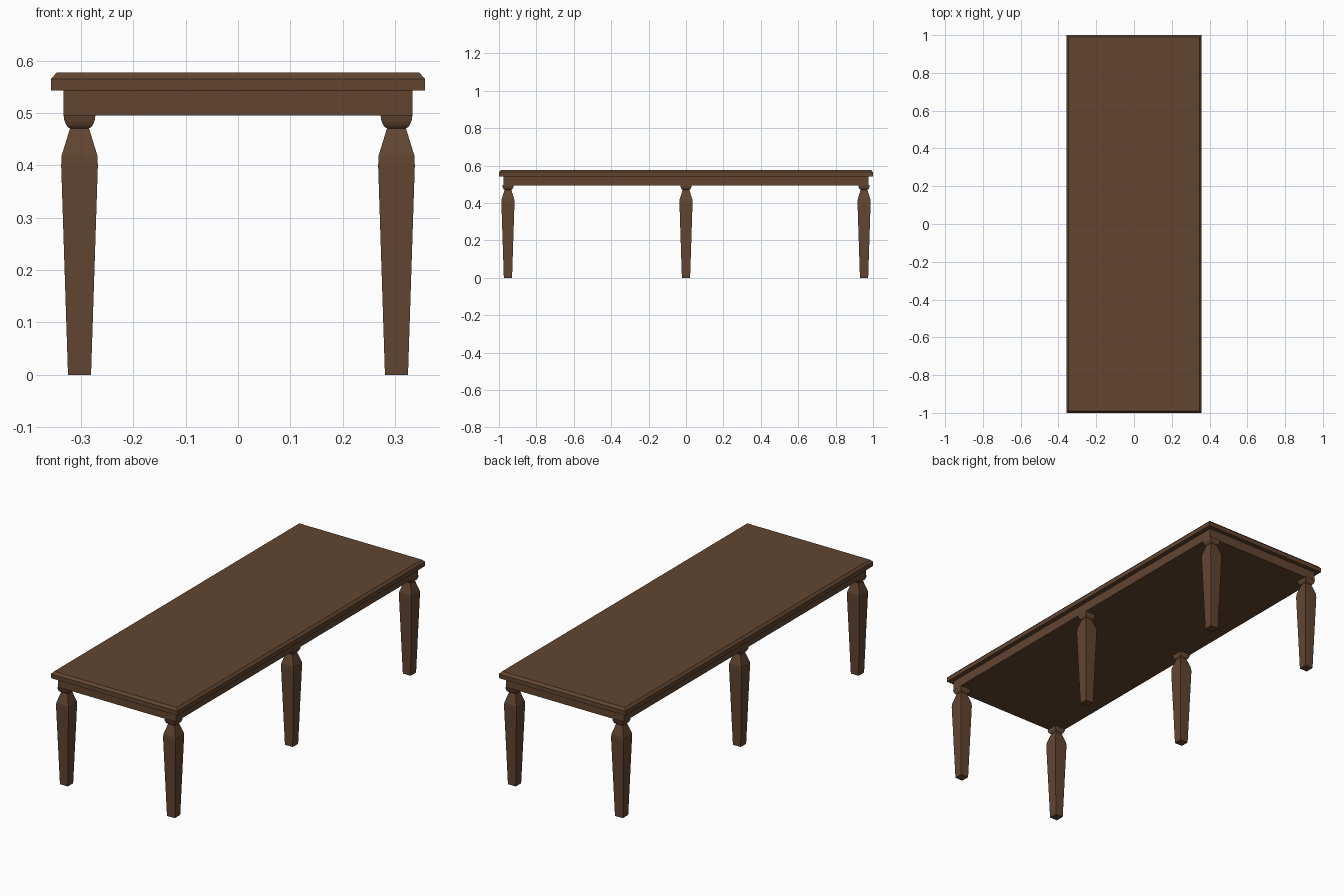
import bpy, bmesh

if "Cube" in bpy.data.objects:
    bpy.data.objects.remove(bpy.data.objects["Cube"])

wood = bpy.data.materials.new("dark brown wood")
wood.diffuse_color = (0.122, 0.060, 0.030, 1)
wood.use_nodes = True
wood.node_tree.nodes["Principled BSDF"].inputs["Base Color"].default_value = wood.diffuse_color


def stack(name, rings, cx=0.0, cy=0.0, smooth=False):
    """Solid made of rectangular rings (half_x, half_y, z), bottom to top."""
    bm = bmesh.new()
    loops = []
    for hx, hy, z in rings:
        loops.append([bm.verts.new((cx + sx * hx, cy + sy * hy, z))
                      for sx, sy in ((-1, -1), (1, -1), (1, 1), (-1, 1))])
    for low, high in zip(loops, loops[1:]):
        for i in range(4):
            j = (i + 1) % 4
            bm.faces.new((low[i], low[j], high[j], high[i]))
    bm.faces.new(loops[0][::-1])
    bm.faces.new(loops[-1])
    mesh = bpy.data.meshes.new(name)
    bm.to_mesh(mesh)
    bm.free()
    mesh.materials.append(wood)
    obj = bpy.data.objects.new(name, mesh)
    bpy.context.collection.objects.link(obj)
    if smooth:
        bpy.context.view_layer.objects.active = obj
        obj.select_set(True)
        bpy.ops.object.shade_smooth_by_angle(angle=0.6)
        obj.select_set(False)
    return obj


# Table top with a chamfered upper edge
stack("table_top", [(0.357, 1.0, 0.543), (0.357, 1.0, 0.565), (0.346, 0.989, 0.577)])

# Apron slab under the top
stack("apron", [(0.333, 0.977, 0.495), (0.333, 0.977, 0.543)])

# Leg and rounded knuckle profiles: (half width, height)
leg = [(0.022, 0.0), (0.035, 0.40), (0.034, 0.419), (0.018, 0.471)]
knuckle = [(0.017, 0.470), (0.022, 0.4725), (0.026, 0.478),
           (0.029, 0.486), (0.0305, 0.496)]

# Three pairs of legs
for row, y in (("front", -0.952), ("middle", 0.0), ("back", 0.952)):
    for side, x in (("left", -0.3025), ("right", 0.3025)):
        stack(f"{row}_{side}_leg", [(w, w, z) for w, z in leg], x, y)
        # small offset outward keeps corner knuckles nearly flush with the apron
        dy = 0.0 if y == 0 else (-0.006 if y > 0 else 0.006) * 0
        stack(f"{row}_{side}_knuckle", [(w, w, z) for w, z in knuckle], x, y + dy, True)
